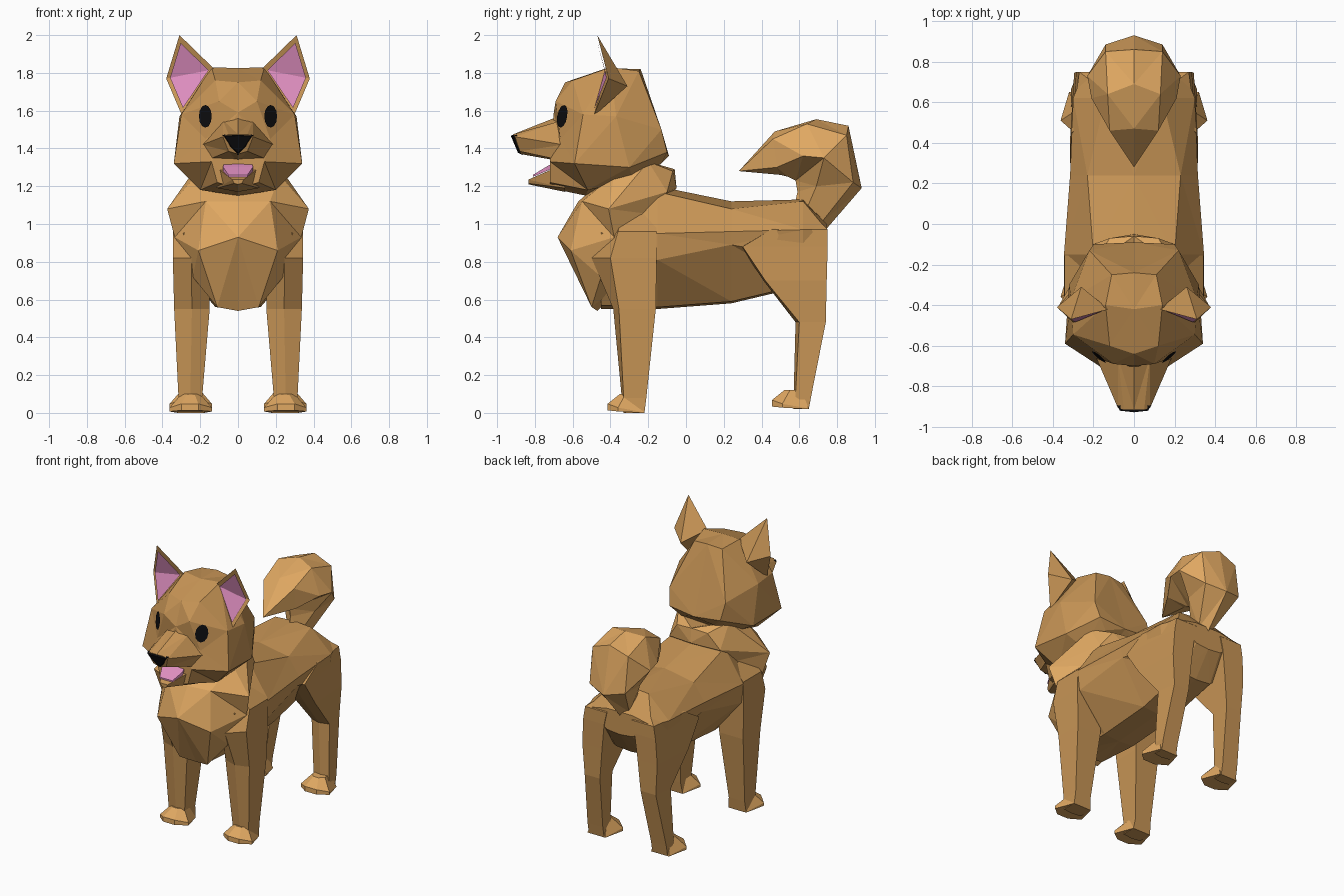
import bpy, bmesh, math
from mathutils import Vector
from mathutils.bvhtree import BVHTree

if "Cube" in bpy.data.objects:
    bpy.data.objects.remove(bpy.data.objects["Cube"])


def material(name, rgb):
    m = bpy.data.materials.new(name)
    m.diffuse_color = (*rgb, 1)
    m.use_nodes = True
    m.node_tree.nodes["Principled BSDF"].inputs["Base Color"].default_value = m.diffuse_color
    return m


TAN = material("tan fur", (0.575, 0.3, 0.092))
LIGHT = material("light tan fur", (0.745, 0.392, 0.122))
PINK = material("pink skin", (0.73, 0.27, 0.52))
BLACK = material("black", (0.004, 0.004, 0.005))


def finish(name, bm, mat, mirror=False, closed=True):
    bmesh.ops.remove_doubles(bm, verts=bm.verts, dist=0.0005)
    if closed:
        bmesh.ops.recalc_face_normals(bm, faces=bm.faces)
    bmesh.ops.triangulate(bm, faces=[f for f in bm.faces if len(f.verts) > 4])
    mesh = bpy.data.meshes.new(name)
    bm.to_mesh(mesh)
    bm.free()
    mesh.materials.append(mat)
    ob = bpy.data.objects.new(name, mesh)
    bpy.context.collection.objects.link(ob)
    if mirror:
        mod = ob.modifiers.new("mirror", 'MIRROR')
        mod.use_mirror_merge = False
    return ob


def skin(rings, closed):
    """Join rings of points with faces and cap both ends."""
    bm = bmesh.new()
    vs = [[bm.verts.new(p) for p in r] for r in rings]
    n = len(vs[0])
    for a, b in zip(vs, vs[1:]):
        for i in range(n if closed else n - 1):
            j = (i + 1) % n
            bm.faces.new((a[i], a[j], b[j], b[i]))
    bm.faces.new(vs[0][::-1])
    bm.faces.new(vs[-1])
    return bm


def loft(name, rings, mat=TAN, mirror=False):
    return finish(name, skin(rings, True), mat, mirror)


def half_loft(name, halves, mat=TAN):
    """Skin the right half, then reflect it so both sides match exactly."""
    bm = skin(halves, False)
    bmesh.ops.remove_doubles(bm, verts=bm.verts, dist=0.0005)
    bmesh.ops.triangulate(bm, faces=bm.faces)
    copy = bmesh.ops.duplicate(bm, geom=bm.verts[:] + bm.edges[:] + bm.faces[:])["geom"]
    for v in copy:
        if isinstance(v, bmesh.types.BMVert):
            v.co.x = -v.co.x
    return finish(name, bm, mat)


def section(y, pts):
    return [(x, y, z) for x, z in pts]


# Trunk
half_loft("body", [
    section(-.45, [(0, 1.08), (.15, 1.06), (.29, .95), (.25, .8), (.11, .57), (0, .55)]),
    section(-.15, [(0, 1.2), (.2, 1.17), (.345, .95), (.33, .81), (.12, .56), (0, .55)]),
    section(.24, [(0, 1.12), (.23, 1.08), (.315, .96), (.3, .89), (.12, .59), (0, .58)]),
    section(.62, [(0, 1.13), (.14, 1.12), (.3, .97), (.28, .82), (.12, .68), (0, .67)]),
    section(.745, [(0, 1.0), (.1, 1.0), (.25, .97), (.18, .9), (.1, .85), (0, .84)]),
])

# Neck ruff and chest
half_loft("chest_ruff", [
    [(0, -.06, 1.29), (.12, -.07, 1.28), (.2, -.2, 1.33), (.22, -.38, 1.26), (0, -.5, 1.18)],
    [(0, -.05, 1.19), (.2, -.1, 1.17), (.375, -.41, 1.08), (.17, -.55, 1.12), (0, -.57, 1.12)],
    [(0, -.12, 1.1), (.2, -.17, 1.05), (.335, -.38, .93), (.21, -.61, .86), (0, -.68, .93)],
    [(0, -.2, .8), (.2, -.25, .75), (.24, -.45, .72), (.11, -.5, .56), (0, -.47, .54)],
], LIGHT)

# Head
head = half_loft("head", [
    [(0, -.24, 1.82), (.11, -.25, 1.81), (.22, -.13, 1.5), (.2, -.1, 1.38),
     (.13, -.13, 1.32), (0, -.09, 1.36)],
    [(0, -.42, 1.825), (.14, -.4, 1.83), (.31, -.37, 1.57), (.32, -.3, 1.3),
     (.18, -.28, 1.23), (0, -.28, 1.22)],
    [(0, -.64, 1.75), (.12, -.6, 1.76), (.3, -.545, 1.58), (.34, -.59, 1.32),
     (.2, -.52, 1.18), (0, -.53, 1.15)],
    [(0, -.7, 1.59), (.1, -.69, 1.65), (.17, -.665, 1.45), (.14, -.72, 1.33),
     (.11, -.72, 1.22), (0, -.72, 1.19)],
])
half_loft("muzzle", [
    section(-.65, [(0, 1.58), (.08, 1.55), (.19, 1.42), (.17, 1.335), (0, 1.33)]),
    [(0, -.915, 1.475), (.05, -.915, 1.475), (.08, -.905, 1.462),
     (.05, -.88, 1.385), (0, -.875, 1.37)],
])
half_loft("nose", [
    [(0, -.9, 1.477), (.083, -.895, 1.472), (.045, -.875, 1.405), (0, -.865, 1.365)],
    [(0, -.928, 1.468), (.07, -.92, 1.464), (.035, -.9, 1.41), (0, -.89, 1.378)],
], BLACK)
half_loft("lower_jaw", [
    section(-.64, [(0, 1.32), (.14, 1.32), (.11, 1.19), (0, 1.17)]),
    section(-.835, [(0, 1.235), (.03, 1.235), (.02, 1.215), (0, 1.21)]),
])
half_loft("tongue", [
    section(-.69, [(0, 1.33), (.07, 1.33), (.07, 1.3), (0, 1.3)]),
    section(-.74, [(0, 1.303), (.08, 1.303), (.08, 1.28), (0, 1.28)]),
    section(-.81, [(0, 1.26), (.05, 1.26), (.05, 1.25), (0, 1.25)]),
], PINK)

# Eyes: thin discs laid on the face surface
bm = bmesh.new()
bm.from_mesh(head.data)
tree = BVHTree.FromBMesh(bm)
bm.free()


def on_face(x, z):
    hit = tree.ray_cast(Vector((x, -2, z)), Vector((0, 1, 0)))[0]
    return hit + Vector((.003, -.008, 0))


bm = bmesh.new()
loops = [[bm.verts.new(on_face(.17 + .034 * k * math.cos(i * math.pi / 6),
                               1.57 + .06 * k * math.sin(i * math.pi / 6)))
          for i in range(12)] for k in (.25, .5, .75, 1)]
bm.faces.new(loops[0])
for a, b in zip(loops, loops[1:]):
    for i in range(12):
        j = (i + 1) % 12
        bm.faces.new((a[i], b[i], b[j], a[j]))
finish("eye", bm, BLACK, True, False)

# Ears folded along a crease, with pink insides
tip, outer, low, inner, back = [Vector(p) for p in (
    (.31, -.47, 2.0), (.38, -.41, 1.77), (.295, -.49, 1.57), (.125, -.42, 1.82), (.26, -.31, 1.73))]
bm = bmesh.new()
t, o, l, n, b = [bm.verts.new(p) for p in (tip, outer, low, inner, back)]
for f in ((t, n, o), (o, n, l), (t, o, b), (o, l, b), (l, n, b), (n, t, b)):
    bm.faces.new(f)
finish("ear", bm, TAN, True)

mid = (tip + outer + low + inner) / 4
bm = bmesh.new()
t, o, l, n = [bm.verts.new(mid + (p - mid) * .8 + Vector((0, -.003, 0)))
              for p in (tip, outer, low, inner)]
bm.faces.new((t, n, o))
bm.faces.new((o, n, l))
finish("inner_ear", bm, PINK, True, False)

# Curled tail
half_loft("tail", [
    [(0, .74, .97), (.05, .71, 1.0), (.05, .63, 1.06), (0, .57, 1.08)],
    [(0, .93, 1.19), (.14, .885, 1.22), (.12, .69, 1.2), (0, .59, 1.17)],
    [(0, .86, 1.52), (.14, .85, 1.47), (.23, .73, 1.35), (0, .58, 1.23)],
    [(0, .69, 1.555), (.13, .64, 1.53), (.21, .62, 1.36), (0, .54, 1.25)],
    [(0, .47, 1.49), (.12, .46, 1.45), (.12, .48, 1.3), (0, .5, 1.26)],
    [(0, .28, 1.28)] * 4,
], LIGHT)


def leg_ring(z, x0, x1, front, rear, ridge, tuck=0):
    """Five-sided leg section with a ridge pointing forward."""
    return [(x0, rear, z), (x1 - tuck, rear, z), (x1, front, z),
            ((x0 + x1) / 2, front - ridge, z), (x0, front, z)]


# Legs
loft("front_leg", [
    leg_ring(1.05, .15, .25, -.34, -.16, .0),
    leg_ring(.96, .15, .343, -.36, -.155, .02),
    leg_ring(.82, .15, .345, -.4, -.155, .1),
    leg_ring(.55, .15, .338, -.355, -.16, .03),
    leg_ring(.08, .19, .315, -.33, -.21, .01),
    leg_ring(.0, .18, .32, -.32, -.22, .01),
], mirror=True)
loft("hind_leg", [
    leg_ring(1.04, .1, .2, .5, .68, .0, .02),
    leg_ring(.97, .1, .31, .45, .75, .0, .04),
    leg_ring(.88, .12, .315, .3, .75, .01, .03),
    leg_ring(.7, .14, .315, .42, .745, .01, .02),
    leg_ring(.48, .16, .3, .6, .74, .02, .02),
    leg_ring(.1, .19, .31, .58, .665, .01),
    leg_ring(.02, .19, .31, .58, .65, .01),
], mirror=True)

# Paws
for name, dy, dz in (("front_paw", 0, 0), ("hind_paw", .87, .02)):
    sole = [(.18, -.22), (.32, -.22), (.362, -.36), (.3, -.415), (.21, -.415), (.138, -.36)]
    top = [(.2, -.26), (.3, -.26), (.3, -.32), (.27, -.35), (.23, -.35), (.2, -.32)]
    rise = (0, 0, .025, .045, .045, .025)
    loft(name, [[(x, y + dy, dz + .3 * r) for (x, y), r in zip(sole, rise)],
                [(x, y + dy, dz + r + .003) for (x, y), r in zip(sole, rise)],
                [(x, y + dy, dz + .1) for x, y in top]], LIGHT, mirror=True)
